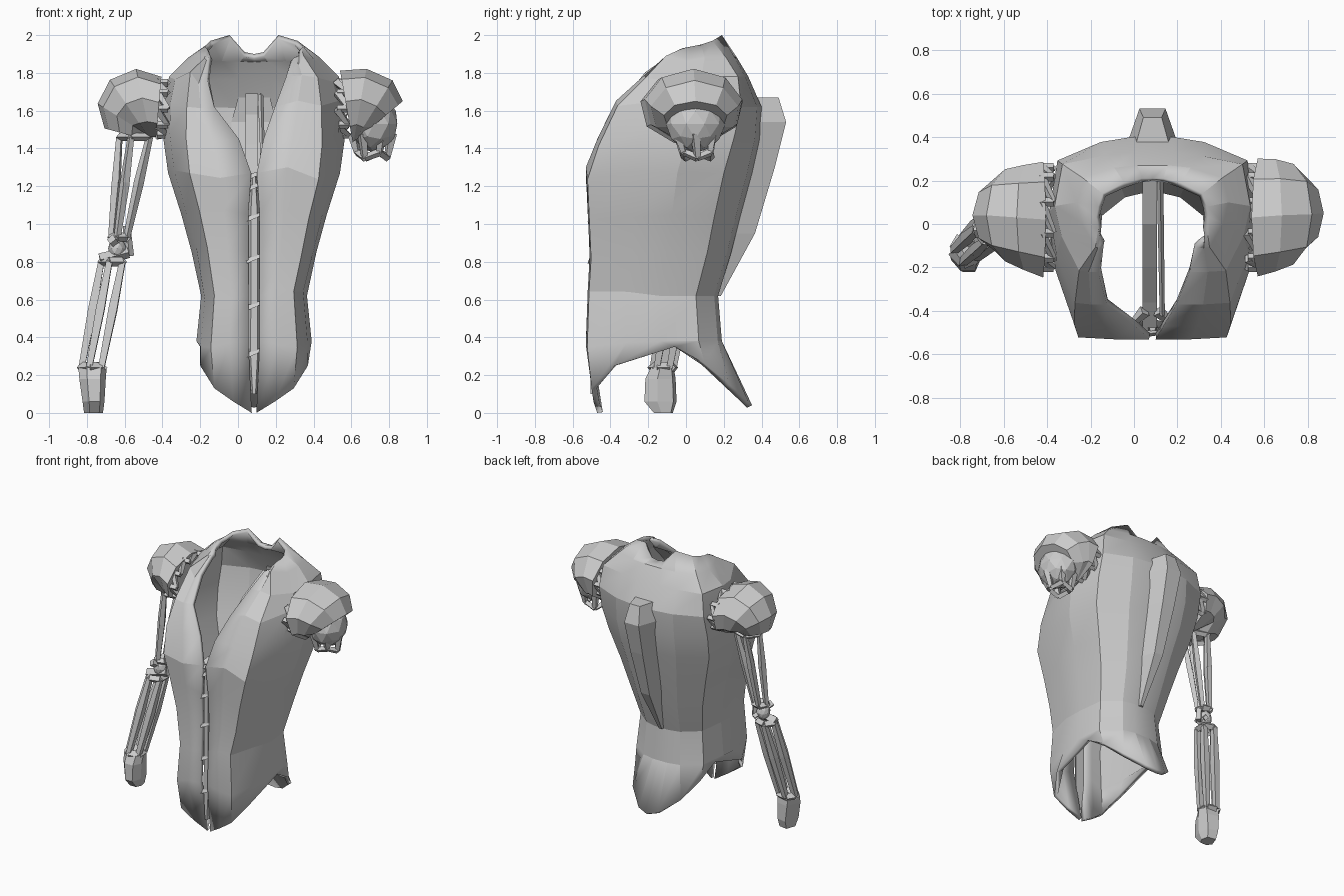
import bpy, bmesh, math, random
from mathutils import Vector

if "Cube" in bpy.data.objects:
    bpy.data.objects.remove(bpy.data.objects["Cube"])

random.seed(4)
CX = 0.085  # torso centre line


def finish(name, bm, normals=True):
    if normals:
        bmesh.ops.recalc_face_normals(bm, faces=bm.faces[:])
    me = bpy.data.meshes.new(name)
    bm.to_mesh(me)
    bm.free()
    ob = bpy.data.objects.new(name, me)
    bpy.context.collection.objects.link(ob)
    return ob


def loft(name, rings, closed=True, caps=True):
    bm = bmesh.new()
    vs = [[bm.verts.new(p) for p in r] for r in rings]
    n = len(rings[0])
    for a, b in zip(vs, vs[1:]):
        for i in range(n if closed else n - 1):
            j = (i + 1) % n
            bm.faces.new((a[i], a[j], b[j], b[i]))
    if caps:
        bm.faces.new(vs[0][::-1])
        bm.faces.new(vs[-1])
    return finish(name, bm, closed)


def struts(name, segs, n=4):
    # tapered low-poly bars: (start, end, radius start, radius end)
    bm = bmesh.new()
    for a, b, r1, r2 in segs:
        a, b = Vector(a), Vector(b)
        d = b - a
        m = d.to_track_quat('Z', 'Y').to_matrix().to_4x4()
        m.translation = (a + b) / 2
        bmesh.ops.create_cone(bm, cap_ends=True, segments=n, radius1=r1,
                              radius2=r2, depth=d.length, matrix=m)
    return finish(name, bm)


def mirrored(half, other=None):
    other = other or half
    return [(CX + x, y, z) for x, y, z in half] + [(CX - x, y, z) for x, y, z in other[-2::-1]]


# torso shell: open hem, open neck, narrow front slit widening to a V
hem = [(.012, -.47, 0), (.11, -.49, .06), (.21, -.5, .13), (.285, -.38, .25), (.285, -.06, .35),
       (.27, .1, .26), (.2, .23, .15), (.08, .33, .06), (0, .35, .04)]
neck = [(.235, -.09, 1.89), (.24, -.06, 1.91), (.25, -.02, 1.93), (.26, .03, 1.94), (.25, .08, 1.95),
        (.23, .14, 1.97), (.13, .19, 2.0), (.05, .21, 1.91), (0, .21, 1.9)]
# z, half width, front y, back y, opening right, opening left, back squareness
levels = [(.38, .305, -.53, .19, .03, .03, .83), (.62, .28, -.52, .17, .03, .03, .83),
          (.85, .33, -.51, .24, .03, .03, .83), (1.05, .385, -.52, .29, .03, .03, .83),
          (1.27, .455, -.53, .35, .015, .015, .83), (1.45, .48, -.47, .39, .05, .08, .84),
          (1.62, .475, -.37, .4, .11, .21, .86), (1.78, .45, -.22, .33, .17, .25, .9),
          (1.88, .35, -.11, .27, .21, .24, .85)]
rings = [mirrored(hem)]
for z, w, yf, yb, o_r, o_l, sq in levels:
    halves = []
    for o in (o_r, o_l):
        half = [(o, yf, z), ((o + max(.75 * w, o + .02)) / 2, yf, z)]
        for fx, fy in [(.75, .01), (.93, .3), (1, .55), (.92, sq), (.5, .97), (.2, 1), (0, 1)]:
            half.append((fx * w, yf + fy * (yb - yf), z))
        halves.append(half)
    # slight creases on the front panels
    rings.append([(x, y, zz + (random.uniform(-.04, .04) if i in (1, 2, 3, 13, 14, 15) else 0))
                  for i, (x, y, zz) in enumerate(mirrored(*halves))])
rings.append(mirrored(neck))
torso = loft("torso_shell", rings, closed=False, caps=False)
sol = torso.modifiers.new("thickness", 'SOLIDIFY')
sol.thickness, sol.offset = .03, -1

# raised wedge down the spine: (z, half width, y outer, y inner)
spine = [(.62, .02, .185, .14), (.95, .06, .365, .24), (1.3, .085, .47, .32),
         (1.54, .1, .53, .36), (1.67, .07, .49, .34)]
loft("spine_ridge", [[(CX - w * 1.2, yi, z), (CX + w * 1.2, yi, z), (CX + w * .6, yo, z),
                      (CX - w * .6, yo, z)] for z, w, yo, yi in spine])

# front closure strip, recessed in the slit, with small clasps
strip = [(.1, .015), (.3, .036), (.7, .034), (1.05, .034), (1.25, .015)]
loft("front_closure", [[(CX - w, -.475, z), (CX - w * .5, -.505, z), (CX + w * .5, -.505, z),
                        (CX + w, -.475, z)] for z, w in strip])
struts("closure_clasps", [((.045, -.505, z), (.12, -.5, z + .03), .018, .012)
                          for z in (.3, .55, .8, 1.02, 1.18, 1.24)], 3)

# strap crossing the inside from upper back to chest
path = [(.24, 1.69), (0, 1.58), (-.2, 1.42), (-.36, 1.28), (-.49, 1.18)]
loft("inner_strap", [[(.04, y, z), (.105, y, z), (.095, y + .02, z - .05), (.05, y + .02, z - .05)]
                     for y, z in path])
struts("strap_braces", [((.12, .2, 1.68), (.13, -.42, 1.36), .015, .012),
                        ((.05, -.4, 1.26), (-.03, -.48, 1.2), .03, .01),
                        ((.11, -.4, 1.26), (.2, -.48, 1.2), .03, .01)])


def shoulder_ring(c, ry, rz, tilt, n=9):
    # ring facing outward (+x), tipped downward by tilt degrees
    t = math.radians(tilt)
    pts = []
    for i in range(n):
        a = 2 * math.pi * (i + .25) / n
        u = rz * math.sin(a)
        pts.append((c[0] + u * math.sin(t), c[1] + ry * math.cos(a), c[2] + u * math.cos(t)))
    return pts


def ball(name, c, s):
    bm = bmesh.new()
    bmesh.ops.create_icosphere(bm, subdivisions=2, radius=1)
    for v in bm.verts:
        k = random.uniform(.93, 1.0)
        v.co = Vector([c[i] + v.co[i] * s[i] * k for i in range(3)])
    return finish(name, bm)


# right shoulder cap with the joint ball and open arm stump below it
right = [((.575, .03, 1.615), .275, .2, -10), ((.645, .04, 1.625), .262, .2, 10),
         ((.715, .045, 1.595), .235, .195, 32), ((.765, .05, 1.56), .17, .14, 50)]
loft("right_shoulder_cap", [shoulder_ring(*r) for r in right])
ball("right_joint_ball", (.72, .05, 1.53), (.13, .16, .155))
rim = [(.71 + .08 * math.cos(a), .06 + .08 * math.sin(a), 1.35 + .03 * (k % 2))
       for k, a in enumerate(i * math.pi / 3 for i in range(6))]
stub = [(rim[i], rim[(i + 1) % 6], .018, .022) for i in range(6)]
stub += [(p, (.71 + (p[0] - .71) * 1.3, .05 + (p[1] - .06) * 1.3, 1.48), .018, .03) for p in rim]
struts("right_arm_stump", stub)

# left shoulder cap (mirrored in x)
left = [((.42, .02, 1.615), .27, .165, -5), ((.5, .03, 1.635), .245, .19, 12),
        ((.575, .04, 1.61), .215, .185, 34), ((.62, .04, 1.56), .165, .145, 58),
        ((.61, .02, 1.48), .1, .1, 75)]
loft("left_shoulder_cap", [[(-x, y, z) for x, y, z in shoulder_ring(*r)] for r in left])

# lattice rings in the gaps between torso and shoulders
for side, x in (("left", -.4), ("right", .555)):
    segs = []
    for i in range(10):
        a, b = [2 * math.pi * k / 10 for k in (i, i + 1)]
        p = (x - .03, .03 + .23 * math.cos(a), 1.61 + .145 * math.sin(a))
        q = (x + .03, .03 + .23 * math.cos(b), 1.61 + .145 * math.sin(b))
        segs += [(p, q, .025, .015), ((x + .03, p[1], p[2]), (x - .03, p[1], p[2]), .02, .02)]
    struts(side + "_socket_lattice", segs)


def cage(name, top, bottom, r1, r2, bar, n=5, turn=.5):
    # open frame of bulging bars between two ends
    segs, a, b = [], Vector(top), Vector(bottom)
    for i in range(n):
        t = 2 * math.pi * (i + turn) / n
        u = 2 * math.pi * (i + 1 + turn) / n
        p, q = [Vector((math.cos(k), math.sin(k), 0)) for k in (t, u)]
        mid = a.lerp(b, .45) + p * (r1 + r2) * .5
        segs += [(a + p * r1, mid, bar * .7, bar), (mid, b + p * r2, bar, bar * .7),
                 (a + p * r1, a + q * r1, bar * .8, bar * .8), (b + p * r2, b + q * r2, bar, bar * .8)]
    return struts(name, segs)


# left arm: framed upper arm, elbow, framed forearm, fist
cage("left_upper_arm", (-.54, .02, 1.46), (-.625, 0, .93), .088, .045, .027)
ball("left_elbow", (-.64, -.01, .87), (.05, .055, .06))
struts("left_elbow_brackets", [((-.73, -.03, .81), (-.58, -.02, .85), .035, .03),
                               ((-.67, -.07, .92), (-.6, .05, .84), .028, .02),
                               ((-.575, 0, .83), (-.59, 0, .99), .025, .02)])
cage("left_forearm", (-.662, -.02, .8), (-.77, -.12, .24), .062, .058, .032)


def hand_ring(x, y, z, w, d):
    return [(x + sx * w, y + sy * d, z) for sx, sy in
            [(-1, -.4), (-.4, -1), (.6, -1), (1, -.2), (.8, .8), (-.5, 1)]]


loft("left_hand", [hand_ring(-.77, -.125, .24, .075, .06), hand_ring(-.77, -.135, .18, .07, .08),
                   hand_ring(-.765, -.135, .06, .058, .085), hand_ring(-.765, -.12, 0, .05, .05)])

# keep facets crisp, soften only shallow bends on the shell
bpy.ops.object.select_all(action='DESELECT')
torso.select_set(True)
bpy.context.view_layer.objects.active = torso
bpy.ops.object.shade_smooth_by_angle(angle=math.radians(14))
